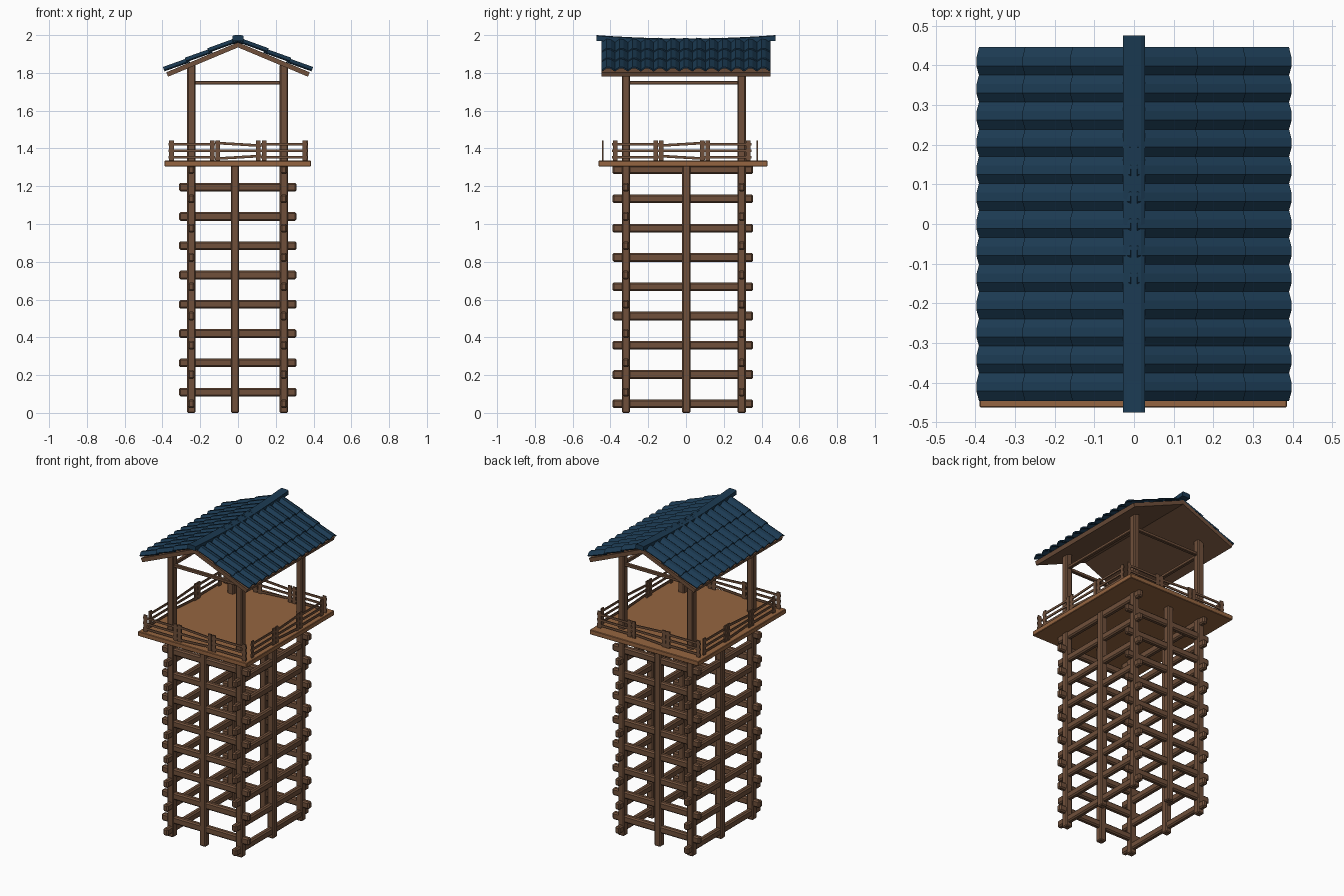
import bpy, bmesh, math
from mathutils import Vector

if "Cube" in bpy.data.objects:
    bpy.data.objects.remove(bpy.data.objects["Cube"])


def material(name, rgb):
    m = bpy.data.materials.new(name)
    m.diffuse_color = (*rgb, 1)
    m.use_nodes = True
    m.node_tree.nodes["Principled BSDF"].inputs["Base Color"].default_value = m.diffuse_color
    return m


TIMBER = material("timber", (0.16, 0.08, 0.043))
PLANK = material("plank", (0.30, 0.13, 0.052))
TILE = material("blue_tile", (0.011, 0.042, 0.084))


def finish(name, bm, mat, bevel=0):
    bmesh.ops.recalc_face_normals(bm, faces=bm.faces)
    me = bpy.data.meshes.new(name)
    bm.to_mesh(me)
    bm.free()
    ob = bpy.data.objects.new(name, me)
    bpy.context.collection.objects.link(ob)
    me.materials.append(mat)
    if bevel:
        mod = ob.modifiers.new("bevel", 'BEVEL')
        mod.width = bevel
        mod.segments = 1
    return ob


def box(name, lo, hi, mat=TIMBER, bevel=0.006, tilt=0, axis='Y'):
    # Box between two corners, optionally tilted about its centre
    lo, hi = Vector(lo), Vector(hi)
    bm = bmesh.new()
    bmesh.ops.create_cube(bm, size=1)
    for v in bm.verts:
        v.co = v.co * (hi - lo)
    ob = finish(name, bm, mat, bevel)
    ob.location = (lo + hi) / 2
    ob.rotation_euler['XYZ'.index(axis)] = tilt
    return ob


PX = (-0.247, 0.243)      # post lines in x
PY = (-0.318, 0.295)      # post lines in y
R = 0.022                 # post half width

# Corner posts run from ground to roof
for x in PX:
    for y in PY:
        box("corner_post", (x - R, y - R, 0), (x + R, y + R, 1.845))

# Middle posts stop under the platform
mids = [(-0.016, y) for y in PY] + [(x, 0.002) for x in PX]
for x, y in mids:
    box("middle_post", (x - R, y - R, 0), (x + R, y + R, 1.31))

# Alternating cross bars on the tower
W, H = 0.017, 0.023
for i in range(8):
    z = 0.11 + 0.155 * i
    for y in PY:
        box("cross_bar", (-0.312, y - W, z - H), (0.31, y + W, z + H), bevel=0.008)
for i in range(9):
    z = 0.048 + 0.155 * i
    for x in PX:
        box("side_bar", (x - W, -0.39, z - H), (x + W, 0.356, z + H), bevel=0.008)

# Platform
box("platform", (-0.39, -0.463, 1.305), (0.386, 0.432, 1.335), PLANK, 0.003)

# Thin tie beams under the roof
for y in PY:
    box("tie_beam", (PX[0], y - 0.011, 1.738), (PX[1], y + 0.011, 1.758), bevel=0.003)
for x in PX:
    box("side_tie_beam", (x - 0.011, PY[0], 1.738), (x + 0.011, PY[1], 1.758), bevel=0.003)


# Railing: three short fence panels per side
def fence(along_x, start, offset):
    def part(name, a0, a1, z0, z1, t, tilt=0):
        lo, hi = (a0, offset - t, z0), (a1, offset + t, z1)
        if not along_x:
            lo, hi = (lo[1], lo[0], z0), (hi[1], hi[0], z1)
        box(name, lo, hi, bevel=0, tilt=tilt, axis='Y' if along_x else 'X')
    for k in range(3):
        a = start + 0.245 * k
        b = a + 0.215
        for p in (a, b):
            part("rail_post", p - 0.012, p + 0.012, 1.33, 1.442, 0.004)
        for j, z in enumerate((1.353, 1.387, 1.422)):
            tilt = 0.06 * (j - 1) if k == 1 else 0
            part("rail", a - 0.016, b + 0.016, z - 0.007, z + 0.007, 0.003, tilt)


fence(True, -0.352, -0.44)
fence(True, -0.352, 0.377)
fence(False, -0.375, -0.362)
fence(False, -0.375, 0.366)


# Roof boards: one folded slab
def prism(name, profile, y0, y1, mat):
    bm = bmesh.new()
    f = bm.faces.new([bm.verts.new((x, y0, z)) for x, z in profile])
    ext = bmesh.ops.extrude_face_region(bm, geom=[f])['geom']
    bmesh.ops.translate(bm, vec=(0, y1 - y0, 0),
                        verts=[g for g in ext if isinstance(g, bmesh.types.BMVert)])
    return finish(name, bm, mat)


SLOPE = 0.42
prism("roof_boards", [(-0.38, 1.803), (0, 1.962), (0.38, 1.803),
                      (0.37, 1.78), (0, 1.935), (-0.37, 1.78)], -0.447, 0.447, TIMBER)

# Roof tiles: 13 ridged columns in three overlapping rows per slope
normal = Vector((SLOPE, 0, 1)).normalized()
wave = [(0, 0), (0.35, 0.017), (0.65, 0.015)]
COLS, Y0, Y1 = 13, -0.444, 0.444
pitch = (Y1 - Y0) / COLS
points = [(Y0 + pitch * (c + u), h) for c in range(COLS) for u, h in wave] + [(Y1, 0)]
for side, label in ((-1, "left"), (1, "right")):
    for row, (xa, xb) in enumerate(((0.0, 0.15), (0.135, 0.27), (0.255, 0.386))):
        bm = bmesh.new()
        strips = []
        for x, lift in ((xa, 0.002), (xb, 0.010)):
            line = []
            for y, h in points:
                p = Vector((x, y, 1.965 - SLOPE * x)) + normal * (h + lift)
                line.append(bm.verts.new((side * p.x, p.y, p.z)))
            strips.append(line)
        for i in range(len(points) - 1):
            bm.faces.new((strips[0][i], strips[0][i + 1], strips[1][i + 1], strips[1][i]))
        ob = finish(f"{label}_tile_row", bm, TILE)
        mod = ob.modifiers.new("thickness", 'SOLIDIFY')
        mod.thickness = 0.008
        mod.offset = 0

# Ridge cap curving up at both ends
bm = bmesh.new()
rings = []
for i in range(13):
    y = -0.475 + 0.95 * i / 12
    z = 1.982 + 0.018 * (y / 0.475) ** 2
    rings.append([bm.verts.new((x, y, z + d)) for x, d in
                  ((-0.028, -0.03), (0.028, -0.03), (0.028, -0.004), (0.018, 0),
                   (-0.018, 0), (-0.028, -0.004))])
for a, b in zip(rings, rings[1:]):
    for k in range(6):
        bm.faces.new((a[k], a[(k + 1) % 6], b[(k + 1) % 6], b[k]))
bm.faces.new(rings[0])
bm.faces.new(rings[-1])
finish("ridge_cap", bm, TILE)
